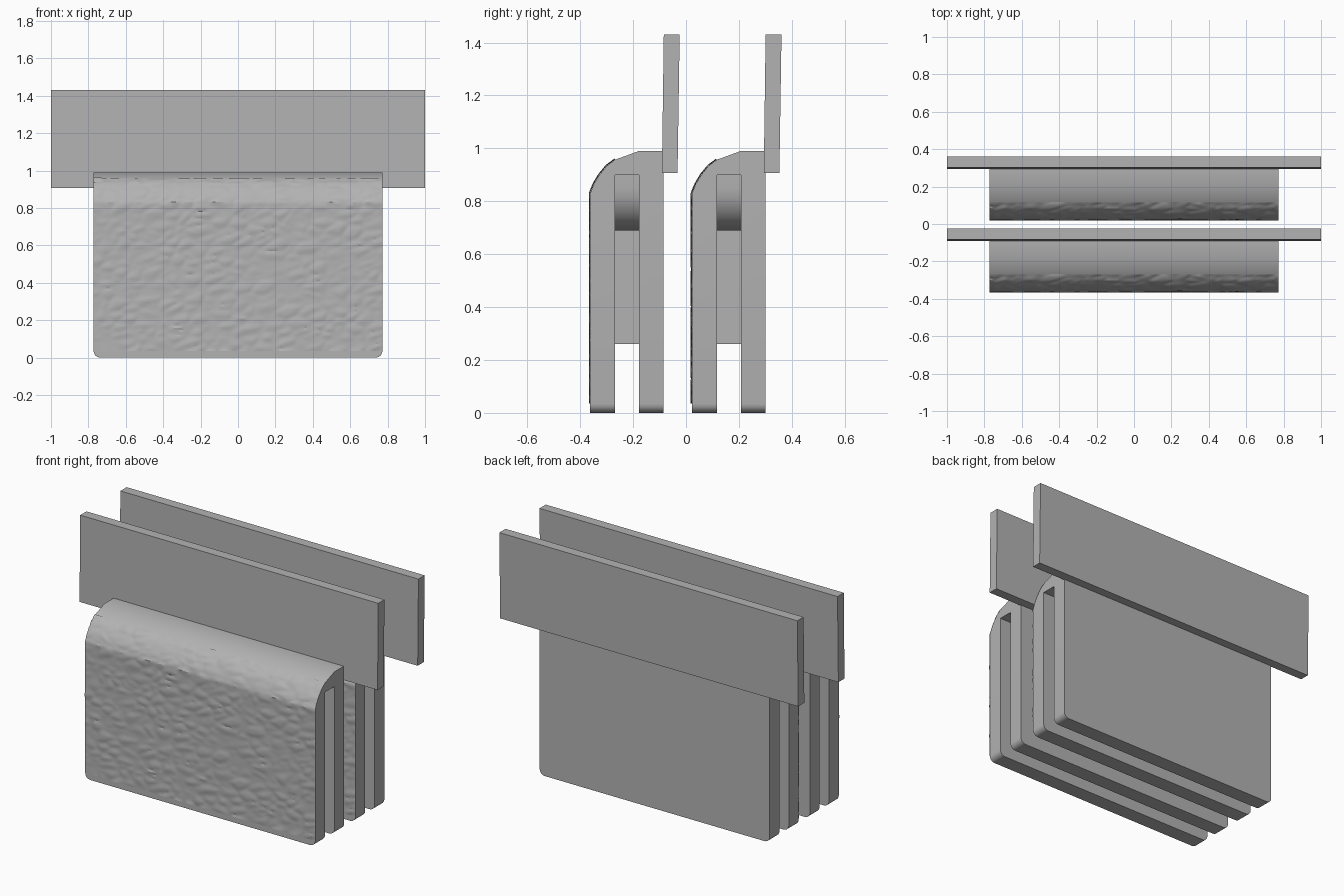
import bpy, bmesh, math
from mathutils import Vector, noise

if "Cube" in bpy.data.objects:
    bpy.data.objects.remove(bpy.data.objects["Cube"])

HALF = 0.772      # half width of the padded body
PITCH = 0.385     # distance between the two units

grey = bpy.data.materials.new("plain_grey")
grey.diffuse_color = (0.45, 0.45, 0.45, 1)
grey.use_nodes = True
grey.node_tree.nodes["Principled BSDF"].inputs["Base Color"].default_value = grey.diffuse_color


def finish(name, bm, smooth=False):
    bmesh.ops.recalc_face_normals(bm, faces=bm.faces)
    me = bpy.data.meshes.new(name)
    bm.to_mesh(me)
    bm.free()
    me.materials.append(grey)
    ob = bpy.data.objects.new(name, me)
    bpy.context.collection.objects.link(ob)
    if smooth:
        bpy.context.view_layer.objects.active = ob
        ob.select_set(True)
        bpy.ops.object.shade_smooth_by_angle(angle=math.radians(25))
        ob.select_set(False)
    return ob


def prism(points, direction):
    bm = bmesh.new()
    face = bm.faces.new([bm.verts.new(p) for p in points])
    ext = bmesh.ops.extrude_face_region(bm, geom=[face])
    moved = [v for v in ext["geom"] if isinstance(v, bmesh.types.BMVert)]
    bmesh.ops.translate(bm, verts=moved, vec=direction)
    return bm


# Rounded shoulder shared by the body and its leather front
shoulder = [(-0.362, 0.83), (-0.348, 0.865), (-0.327, 0.90), (-0.30, 0.933),
            (-0.268, 0.957), (-0.178, 0.99)]


def body(name, dy):
    # Upside-down U profile: front leg, slot, back leg
    prof = [(-0.362, 0)] + shoulder + [(-0.085, 0.99), (-0.085, 0), (-0.178, 0),
            (-0.178, 0.90), (-0.268, 0.90), (-0.268, 0)]
    bm = prism([(-HALF, y + dy, z) for y, z in prof], (2 * HALF, 0, 0))
    corners = [e for e in bm.edges if all(v.co.z < 0.001 for v in e.verts)
               and abs(e.verts[0].co.x - e.verts[1].co.x) < 0.001]
    bmesh.ops.bevel(bm, geom=corners, offset=0.035, segments=6, profile=0.5,
                    affect='EDGES')
    finish(name, bm, True)


def leather(name, dy):
    # Wrinkled skin following the front and shoulder
    path = [Vector((-0.362, 0.035 + 0.795 * i / 64)) for i in range(64)]
    for (a, b) in zip(shoulder[:4], shoulder[1:5]):
        path += [Vector(a).lerp(Vector(b), i / 4) for i in range(4)]
    path.append(Vector(shoulder[4]))
    bm, nx, rows, length = bmesh.new(), 150, [], 0
    for j, p in enumerate(path):
        a, b = path[max(j - 1, 0)], path[min(j + 1, len(path) - 1)]
        t = (b - a).normalized()
        length += (p - path[max(j - 1, 0)]).length
        row = []
        for i in range(nx + 1):
            x = -HALF + 2 * HALF * i / nx
            q = Vector((9 * x + 4 * length, 20 * length - 5 * x, 0))
            q += 0.5 * noise.noise_vector(q * 0.5)
            d = noise.voronoi(q)[0]
            h = 0.0005 + 0.005 * min(1, (d[1] - d[0]) * 2)
            row.append(bm.verts.new((x, p.x - t.y * h + dy, p.y + t.x * h)))
        rows.append(row)
    for r0, r1 in zip(rows, rows[1:]):
        for i in range(nx):
            bm.faces.new((r0[i], r0[i + 1], r1[i + 1], r1[i]))
    ob = finish(name, bm, True)
    # Keep the open sheet facing the front
    if sum(p.normal.y for p in ob.data.polygons) > 0:
        ob.data.flip_normals()


def web(name, dy):
    # Rounded bracket and post hidden inside the slot
    half, post, r = 0.55, 0.35, 0.16
    right = [(half, 0.90)]
    right += [(half - r + r * math.cos(a), 0.85 - r * math.sin(a))
              for a in (math.pi / 2 * k / 8 for k in range(9))]
    right += [(post, 0.69), (post, 0.26)]
    pts = right + [(-x, z) for x, z in reversed(right)]
    finish(name, prism([(x, -0.268 + dy, z) for x, z in pts], (0, 0.09, 0)), True)


def back_board(name, dy):
    # Wide board leaning slightly backwards
    pts = [(-0.091, 0.907), (-0.032, 0.907), (-0.024, 1.43), (-0.084, 1.43)]
    finish(name, prism([(-1, y + dy, z) for y, z in pts], (2, 0, 0)))


for tag, dy in (("front", 0), ("rear", PITCH)):
    body(tag + "_body", dy)
    leather(tag + "_leather_skin", dy)
    web(tag + "_slot_web", dy)
    back_board(tag + "_back_board", dy)
